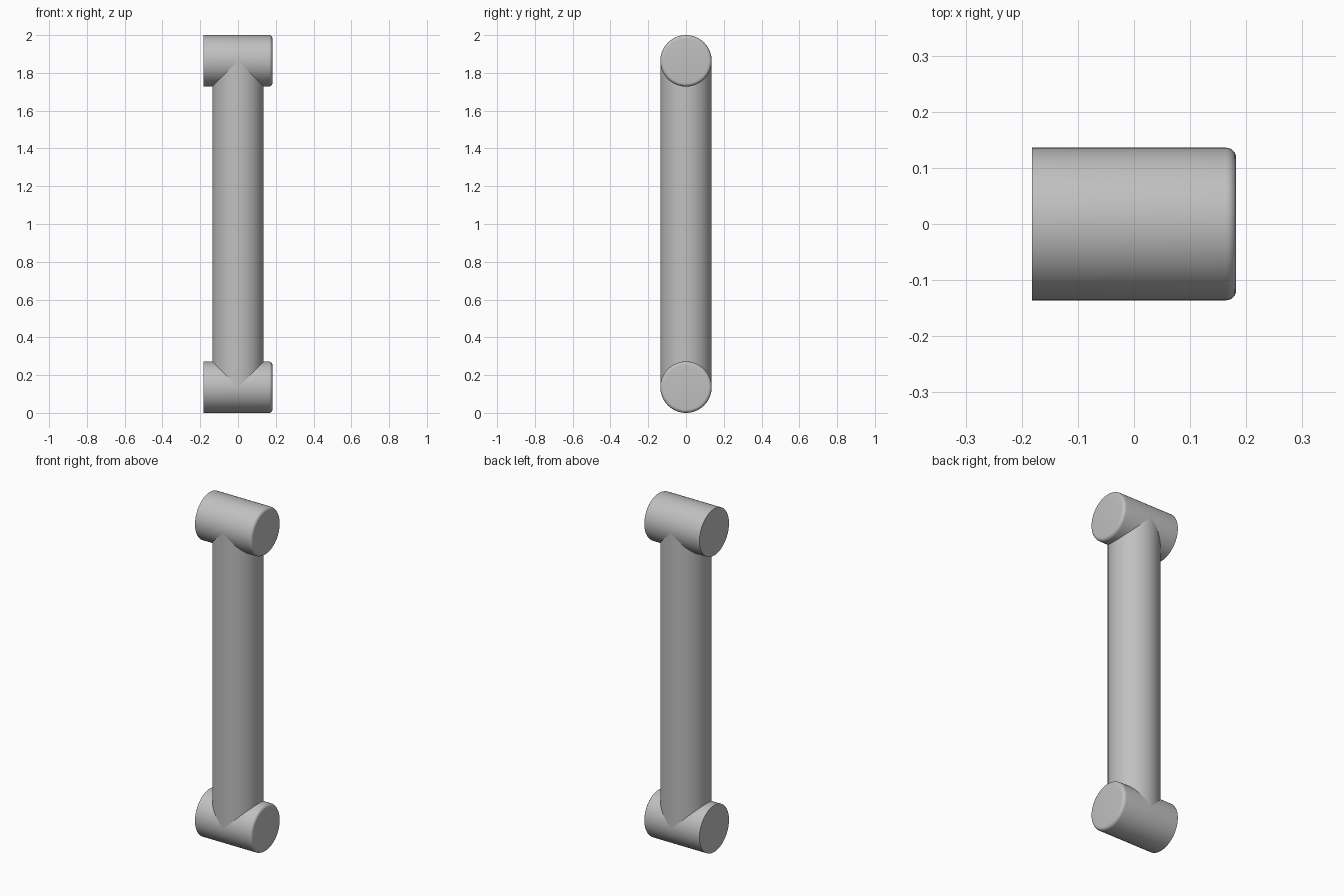
import bpy
import bmesh
import math
from mathutils import Matrix

cube = bpy.data.objects.get("Cube")
if cube:
    bpy.data.objects.remove(cube, do_unlink=True)

RADIUS = 0.136
HALF_LENGTH = 0.182
ROUNDING = 0.018
SIDES = 96

# Single plain grey
grey = bpy.data.materials.new("plain grey")
grey.use_nodes = True
colour = (0.53, 0.53, 0.53, 1)
grey.diffuse_color = colour
grey.node_tree.nodes["Principled BSDF"].inputs["Base Color"].default_value = colour


def cylinder(name, length, centre, along_x=False, round_end=0):
    """Capped cylinder, optionally lying along x with its far rim rounded."""
    bm = bmesh.new()
    bmesh.ops.create_cone(bm, cap_ends=True, segments=SIDES,
                          radius1=RADIUS, radius2=RADIUS, depth=length)
    if round_end:
        rim = [e for e in bm.edges if all(v.co.z > 0 for v in e.verts)]
        bmesh.ops.bevel(bm, geom=rim, offset=round_end, segments=6,
                        profile=0.5, affect='EDGES')
    if along_x:
        bm.transform(Matrix.Rotation(math.pi / 2, 4, 'Y'))
    mesh = bpy.data.meshes.new(name)
    bm.to_mesh(mesh)
    bm.free()
    mesh.materials.append(grey)
    obj = bpy.data.objects.new(name, mesh)
    obj.location = centre
    bpy.context.collection.objects.link(obj)
    bpy.ops.object.select_all(action='DESELECT')
    obj.select_set(True)
    bpy.context.view_layer.objects.active = obj
    bpy.ops.object.shade_smooth_by_angle(angle=math.radians(30))
    return obj


# Crosswise end barrels, rounded on the +x rim
for name, z in (("lower_barrel", RADIUS), ("upper_barrel", 2 - RADIUS)):
    cylinder(name, 2 * HALF_LENGTH, (0, 0, z), True, ROUNDING)

# Upright shaft between the barrel axes
cylinder("shaft", 2 - 2 * RADIUS, (0, 0, 1))
